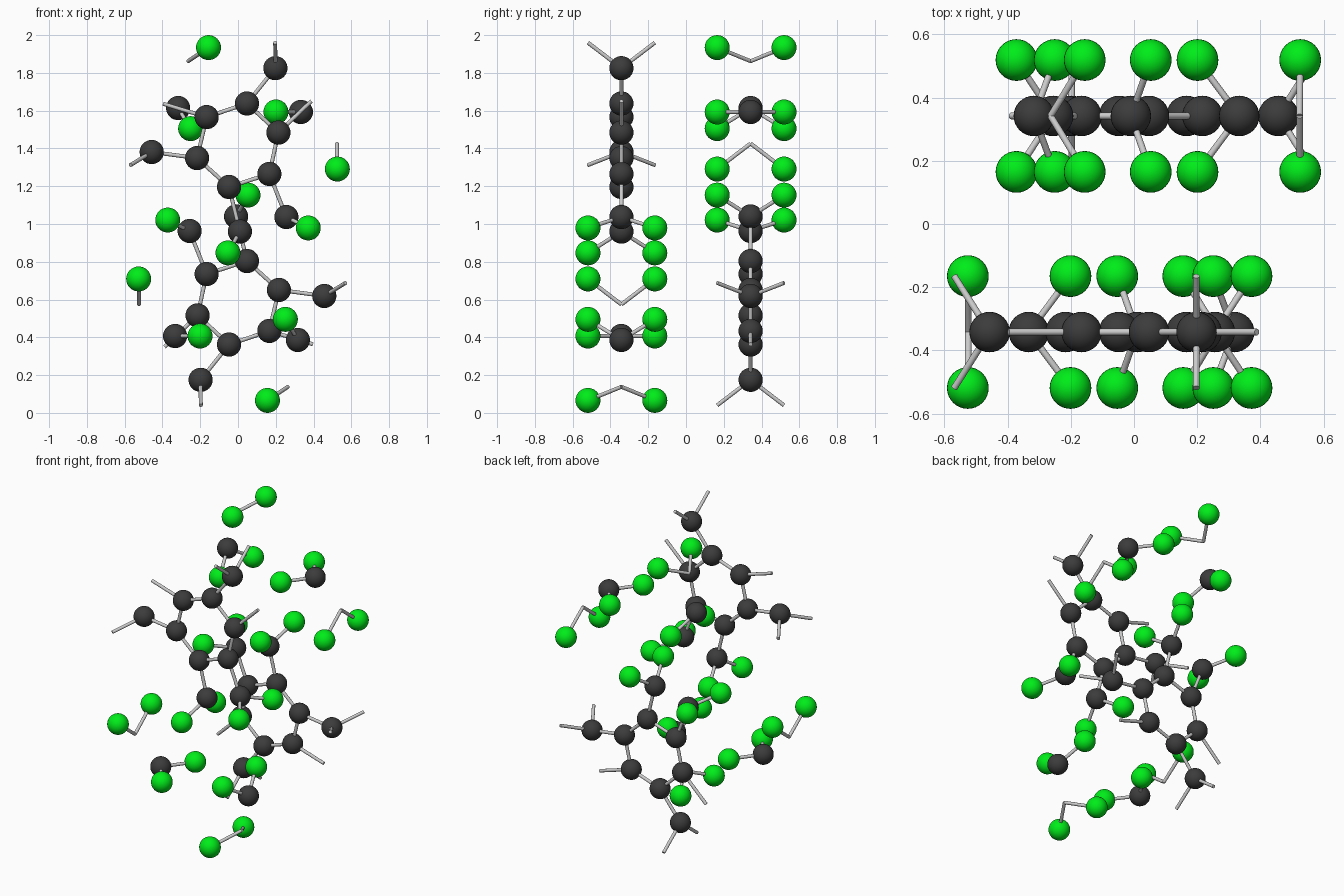
import bpy
from mathutils import Vector

if "Cube" in bpy.data.objects:
    bpy.data.objects.remove(bpy.data.objects["Cube"])

LAYER_Y, SPREAD = 0.342, 0.177        # layer offset, out-of-plane offset
R_DARK, R_GREEN, R_ROD = 0.064, 0.066, 0.0105


def material(name, color):
    m = bpy.data.materials.new(name)
    m.diffuse_color = color
    m.use_nodes = True
    m.node_tree.nodes["Principled BSDF"].inputs["Base Color"].default_value = m.diffuse_color
    return m


dark = material("dark_grey", (0.045, 0.045, 0.045, 1))
green = material("bright_green", (0.0, 0.85, 0.01, 1))


def ball_mesh(name, radius, mat):
    bpy.ops.mesh.primitive_uv_sphere_add(segments=32, ring_count=16, radius=radius)
    bpy.ops.object.shade_smooth()
    ob = bpy.context.object
    mesh = ob.data
    mesh.name = name
    mesh.materials.append(mat)
    bpy.data.objects.remove(ob)
    return mesh


dark_mesh = ball_mesh("dark_ball", R_DARK, dark)
green_mesh = ball_mesh("green_ball", R_GREEN, green)


def place(mesh, p):
    # every part is repeated by point inversion through the centre
    for s in (1, -1):
        ob = bpy.data.objects.new(mesh.name, mesh)
        ob.location = Vector((0, 0, 1)) + s * p
        bpy.context.collection.objects.link(ob)


def rod(a, b):
    for s in (1, -1):
        d = s * (b - a)
        bpy.ops.mesh.primitive_cylinder_add(
            vertices=16, radius=R_ROD, depth=d.length,
            location=Vector((0, 0, 1)) + s * (a + b) / 2,
            rotation=d.to_track_quat('Z', 'Y').to_euler())
        bpy.context.object.name = "bond_rod"
        bpy.ops.object.shade_smooth_by_angle()


def pt(xz, dy=0.0):
    return Vector((xz[0], dy - LAYER_Y, xz[1]))


# Six-sided ring of dark balls
ring = [(0.0475, 0.638), (-0.166, 0.566), (-0.2165, 0.349),
        (-0.0475, 0.196), (0.166, 0.265), (0.214, 0.484)]
for i, p in enumerate(ring):
    place(dark_mesh, pt(p))
    rod(pt(p), pt(ring[(i + 1) % 6]))

# In-plane bare rods leaving the ring
rod(pt(ring[1]), pt((-0.397, 0.637)))
rod(pt(ring[5]), pt((0.389, 0.651)))

# Side groups: ring index (None = free), dark ball, fork tips, green balls on tips
groups = [
    (0, (0.198, 0.825), (0.197, 0.960), False),
    (2, (-0.457, 0.381), (-0.569, 0.312), False),
    (4, (0.256, 0.037), (0.372, -0.021), True),
    (3, (0.010, -0.040), (-0.053, -0.153), True),
    (None, (0.317, -0.614), (0.251, -0.505), True),
    (None, (-0.333, -0.593), (-0.201, -0.593), True),
]
for idx, c, tip, has_green in groups:
    place(dark_mesh, pt(c))
    if idx is not None:
        rod(pt(ring[idx]), pt(c))
    for dy in (SPREAD, -SPREAD):
        rod(pt(c), pt(tip, dy))
        if has_green:
            place(green_mesh, pt(tip, dy))

# Loose green pairs joined by a bare V of rods
for apex, tip in [((-0.524, -0.426), (-0.526, -0.291)),
                  ((0.264, -0.862), (0.156, -0.934))]:
    for dy in (SPREAD, -SPREAD):
        rod(pt(apex), pt(tip, dy))
        place(green_mesh, pt(tip, dy))
